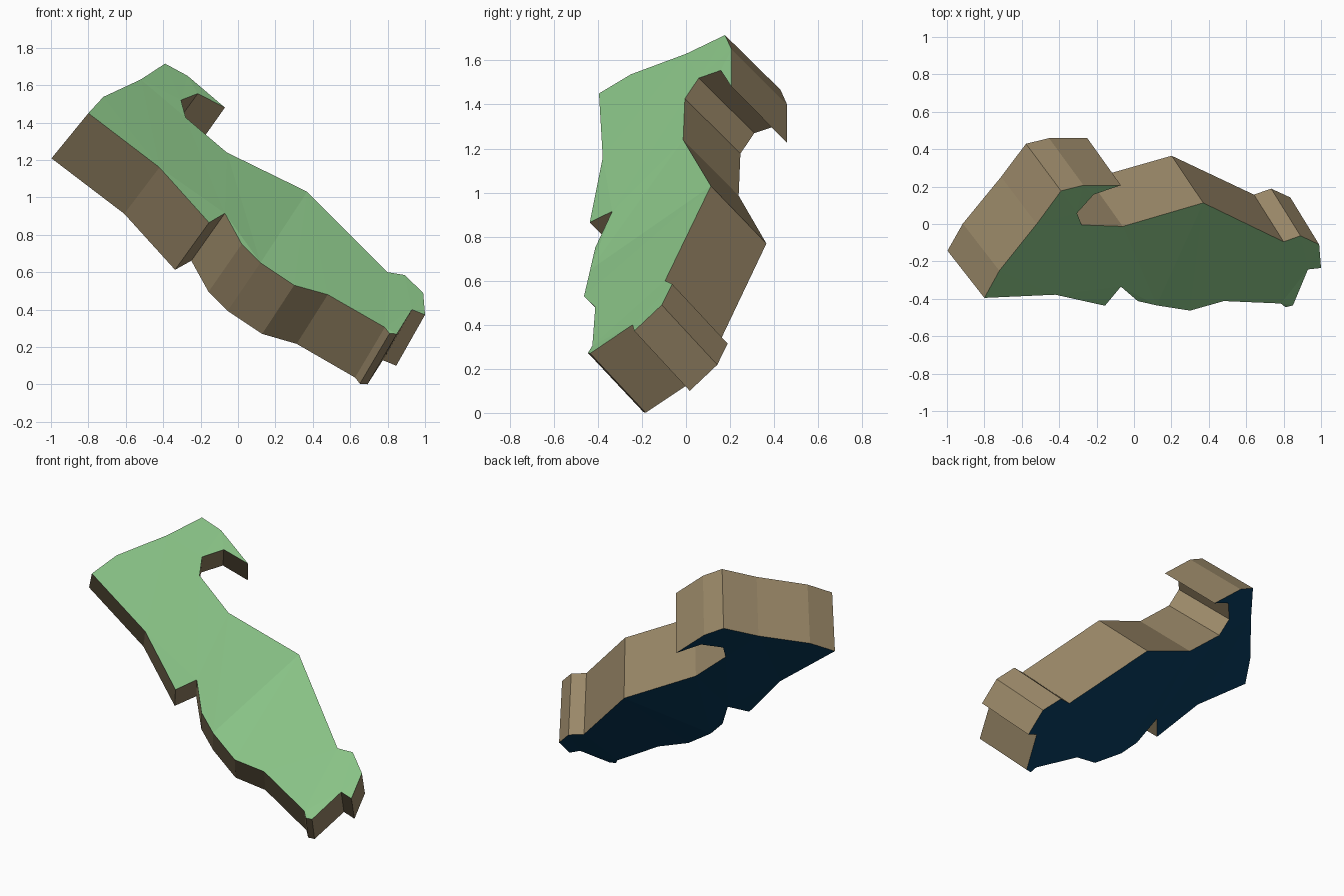
import bpy, bmesh
from mathutils import Vector

if "Cube" in bpy.data.objects:
    bpy.data.objects.remove(bpy.data.objects["Cube"])


def material(name, rgb):
    m = bpy.data.materials.new(name)
    m.diffuse_color = (*rgb, 1)
    m.use_nodes = True
    m.node_tree.nodes["Principled BSDF"].inputs["Base Color"].default_value = m.diffuse_color
    return m


# Outline of the green front face, clockwise from the left corner
OUTLINE = [
    (-.80, -.395, 1.45), (-.72, -.25, 1.537), (-.52, 0, 1.63), (-.39, .177, 1.715),
    (-.27, .207, 1.65), (-.07, .207, 1.48),                        # hooked tip
    (-.215, .158, 1.555), (-.305, .058, 1.52), (-.28, -.005, 1.427),   # notch
    (-.06, -.013, 1.24), (.37, .113, 1.03), (.80, -.095, .60),
    (.89, -.063, .585), (.99, -.11, .49), (1.0, -.235, .372), (.93, -.243, .40),
    (.85, -.435, .27), (.81, -.445, .272), (.785, -.425, .305),      # foot
    (.48, -.412, .48), (.30, -.463, .53), (.12, -.435, .65), (.02, -.412, .75),
    (-.07, -.335, .915), (-.155, -.437, .865), (-.42, -.378, 1.16),
]


def thickness(x):
    """The slab bends slightly, so its thickness direction turns along x."""
    return Vector((-.178 + .024 * x, .252, -.255 - .017 * x))


# Slab: front face, back face and side walls
bm = bmesh.new()
front = [bm.verts.new(p) for p in OUTLINE]
back = [bm.verts.new(v.co + thickness(v.co.x)) for v in front]
front_face = bm.faces.new(front)
back_face = bm.faces.new(back[::-1])
front_face.material_index, back_face.material_index = 0, 1
n = len(front)
for i in range(n):
    j = (i + 1) % n
    wall = bm.faces.new((front[j], front[i], back[i], back[j]))
    wall.material_index = 2
bmesh.ops.triangulate(bm, faces=[front_face, back_face],
                      quad_method='BEAUTY', ngon_method='BEAUTY')
bmesh.ops.recalc_face_normals(bm, faces=bm.faces[:])

mesh = bpy.data.meshes.new("tilted_slab")
bm.to_mesh(mesh)
bm.free()
for m in (material("light green", (.254, .552, .242)),
          material("dark navy", (.0024, .042, .105)),
          material("earth brown", (.328, .25, .141))):
    mesh.materials.append(m)
bpy.context.collection.objects.link(bpy.data.objects.new("tilted_slab", mesh))
